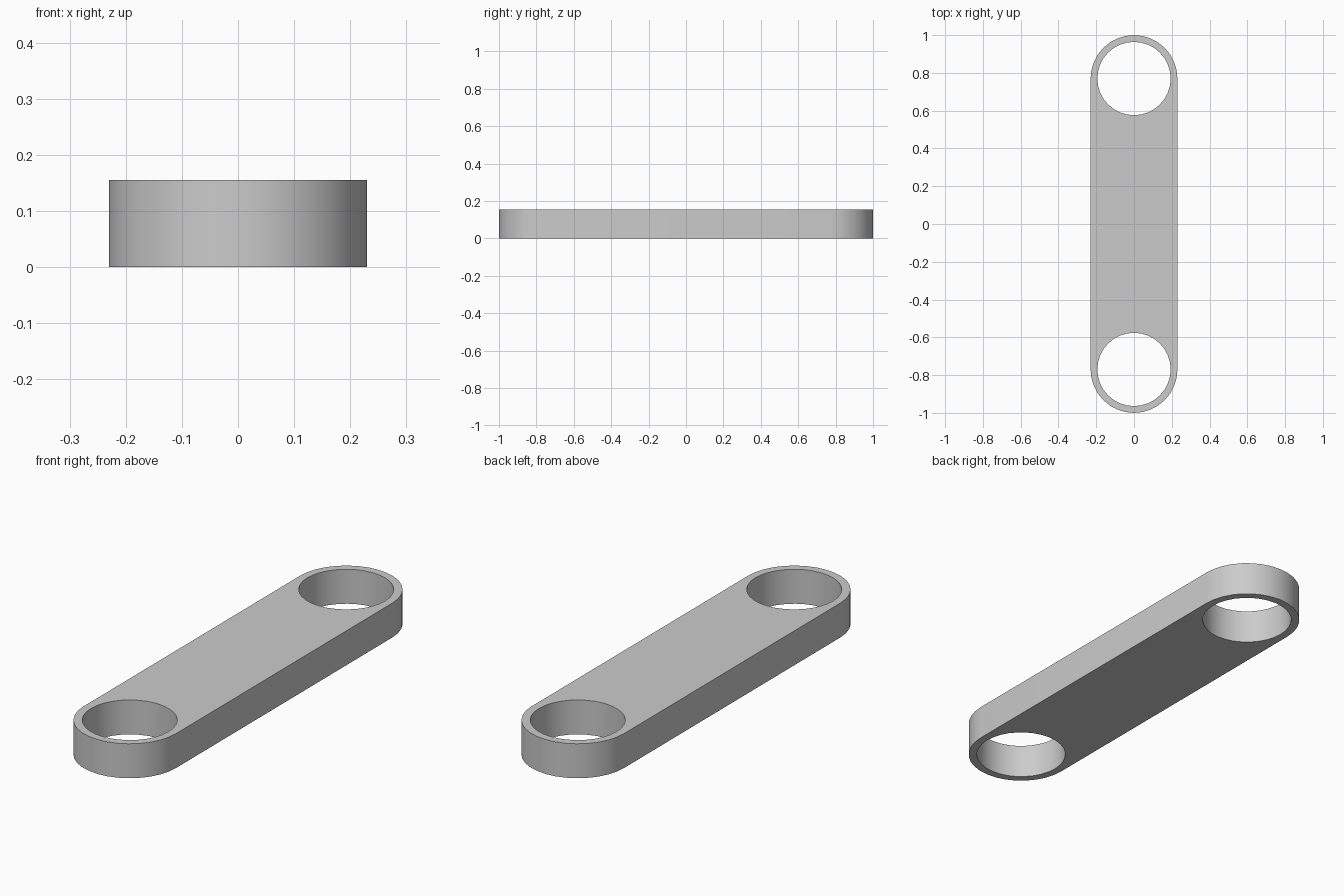
import bpy
import bmesh
from math import sin, cos, pi

default = bpy.data.objects.get("Cube")
if default:
    bpy.data.objects.remove(default, do_unlink=True)

RADIUS = 0.23        # rounded ends
HOLE = 0.194         # bores
CENTRE = 1 - RADIUS  # bore distance from the middle
THICK = 0.155


def arc(radius, cy, start, sweep, steps, closed):
    count = steps if closed else steps + 1
    return [(radius * cos(start + sweep * i / steps),
             cy + radius * sin(start + sweep * i / steps), 0) for i in range(count)]


def add_loop(bm, points):
    verts = [bm.verts.new(p) for p in points]
    return [bm.edges.new((v, verts[(i + 1) % len(verts)])) for i, v in enumerate(verts)]


# Flat link profile: a stadium outline with a round bore at each end
bm = bmesh.new()
edges = add_loop(bm, arc(RADIUS, CENTRE, 0, pi, 16, False)
                 + arc(RADIUS, -CENTRE, pi, pi, 16, False))
for side in (1, -1):
    edges += add_loop(bm, arc(HOLE, side * CENTRE, 0, 2 * pi, 32, True))
bmesh.ops.triangle_fill(bm, use_beauty=True, use_dissolve=False, edges=edges)

# Raise the profile into a solid plate
top = bmesh.ops.extrude_face_region(bm, geom=bm.faces[:], use_keep_orig=True)
bmesh.ops.translate(bm, vec=(0, 0, THICK),
                    verts=[g for g in top["geom"] if isinstance(g, bmesh.types.BMVert)])
bmesh.ops.recalc_face_normals(bm, faces=bm.faces[:])
mesh = bpy.data.meshes.new("link_plate")
bm.to_mesh(mesh)
bm.free()

# Single grey material
grey = bpy.data.materials.new("light_grey")
grey.use_nodes = True
colour = (0.6, 0.6, 0.6, 1)
grey.diffuse_color = colour
grey.node_tree.nodes["Principled BSDF"].inputs["Base Color"].default_value = colour
mesh.materials.append(grey)

# Smooth curved walls with crisp rims
plate = bpy.data.objects.new("link_plate", mesh)
bpy.context.collection.objects.link(plate)
bpy.ops.object.select_all(action="DESELECT")
plate.select_set(True)
bpy.context.view_layer.objects.active = plate
bpy.ops.object.shade_smooth_by_angle()
